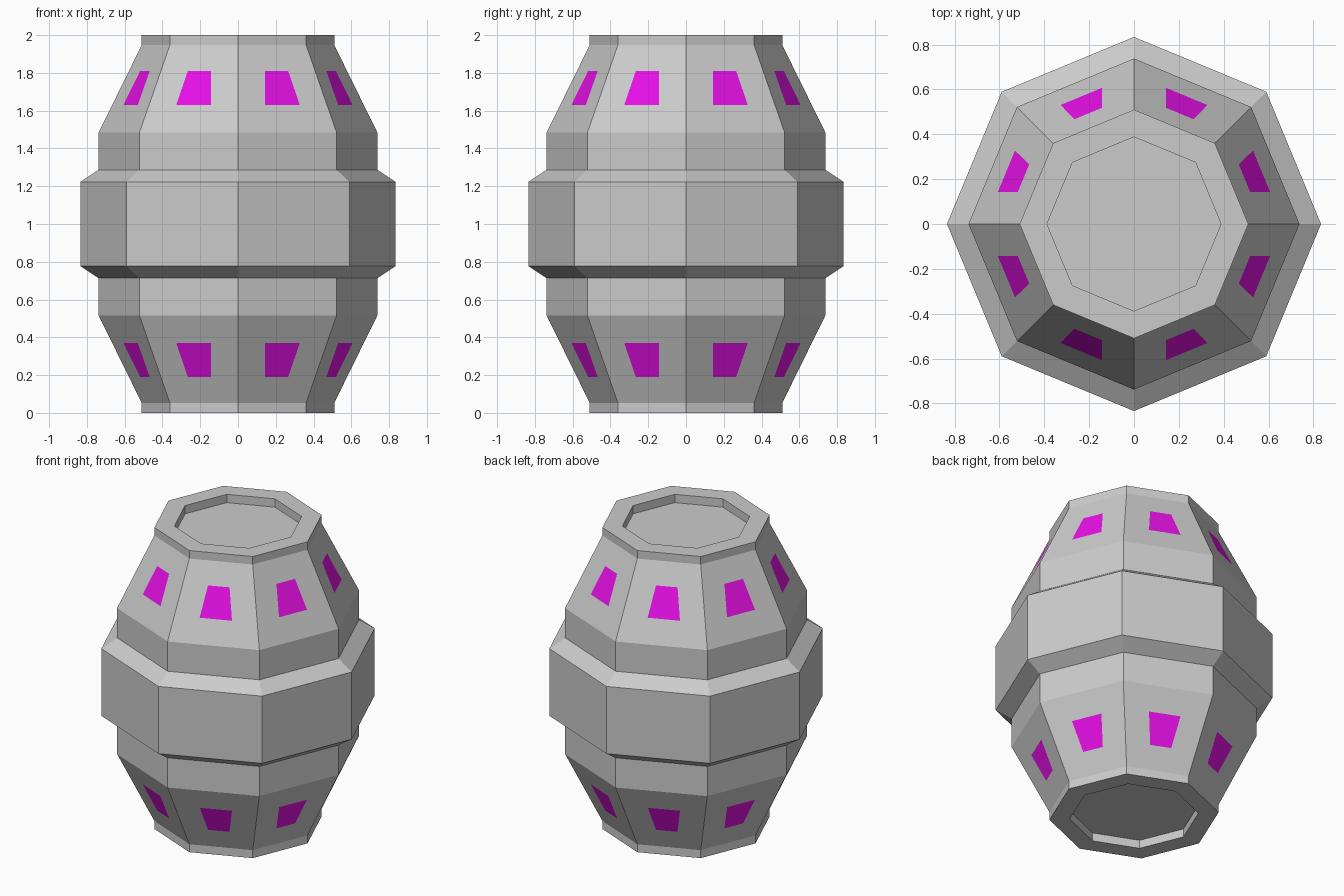
import bpy, bmesh, math
from mathutils import Vector

cube = bpy.data.objects.get("Cube")
if cube:
    bpy.data.objects.remove(cube, do_unlink=True)


def make_material(name, color):
    mat = bpy.data.materials.new(name)
    mat.use_nodes = True
    mat.diffuse_color = color
    bsdf = mat.node_tree.nodes["Principled BSDF"]
    bsdf.inputs["Base Color"].default_value = color
    bsdf.inputs["Roughness"].default_value = 0.8
    return mat


grey = make_material("grey_metal", (0.6, 0.6, 0.6, 1))
magenta = make_material("magenta_light", (0.8, 0.005, 0.8, 1))

SIDES = 8
RIM, BODY, BELT, RECESS = 0.51, 0.738, 0.834, 0.388

# Half profile (radius, height from the middle), mirrored for the lower half
upper = [(BELT, 0.223), (BODY, 0.287), (BODY, 0.484),
         (RIM, 0.947), (RIM, 1.0), (RECESS, 1.0), (RECESS, 0.945)]
profile = [(r, -h) for r, h in reversed(upper)] + upper


def add_window(bm, quad):
    """Split a tapered panel into a frame and an inset light."""
    a, b, c, d = (v.co for v in quad)
    inner = []
    for u, v in ((0.305, 0.315), (0.695, 0.315), (0.65, 0.705), (0.35, 0.705)):
        inner.append(bm.verts.new(a.lerp(b, u).lerp(d.lerp(c, u), v)))
    for i in range(4):
        j = (i + 1) % 4
        bm.faces.new((quad[i], quad[j], inner[j], inner[i]))
    bm.faces.new(inner).material_index = 1


# Eight-sided hull lofted through the profile rings
bm = bmesh.new()
rings = []
for r, h in profile:
    angles = [2 * math.pi * i / SIDES for i in range(SIDES)]
    rings.append([bm.verts.new(Vector((r * math.cos(t), r * math.sin(t), 1 + h)))
                  for t in angles])

for k in range(len(rings) - 1):
    low, high = rings[k], rings[k + 1]
    radii = (profile[k][0], profile[k + 1][0])
    for i in range(SIDES):
        j = (i + 1) % SIDES
        if radii == (BODY, RIM):
            add_window(bm, (low[i], low[j], high[j], high[i]))
        elif radii == (RIM, BODY):
            add_window(bm, (high[j], high[i], low[i], low[j]))
        else:
            bm.faces.new((low[i], low[j], high[j], high[i]))

# Recessed end plates
bm.faces.new(rings[-1])
bm.faces.new(list(reversed(rings[0])))
bmesh.ops.recalc_face_normals(bm, faces=bm.faces)

mesh = bpy.data.meshes.new("barrel_hull")
bm.to_mesh(mesh)
bm.free()
mesh.materials.append(grey)
mesh.materials.append(magenta)
hull = bpy.data.objects.new("barrel_hull", mesh)
bpy.context.collection.objects.link(hull)
